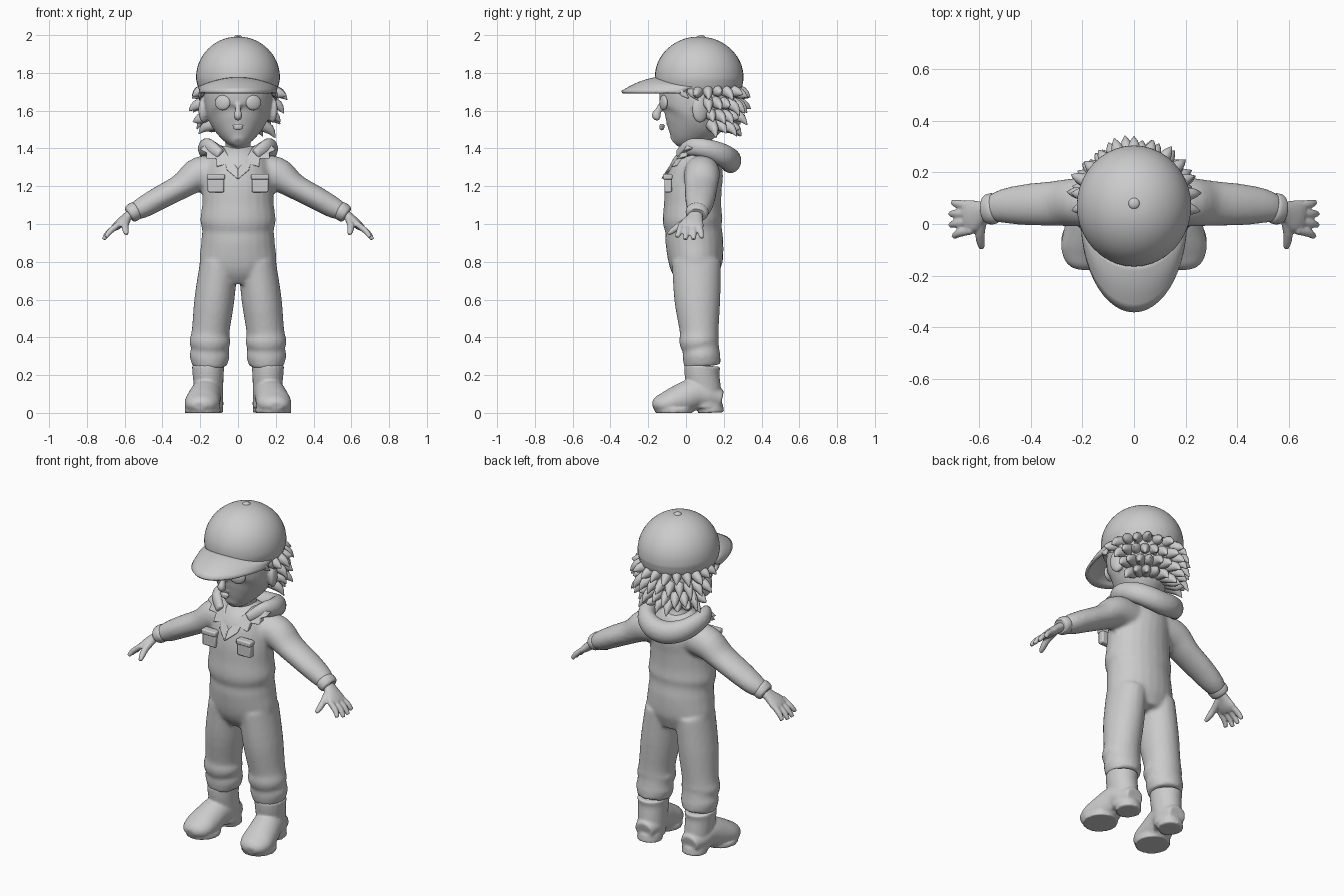
import bpy, bmesh, math, random
from mathutils import Vector, Matrix

random.seed(4)
cube = bpy.data.objects.get("Cube")
if cube:
    bpy.data.objects.remove(cube, do_unlink=True)

GREY = (0.6, 0.6, 0.6, 1.0)
clay = bpy.data.materials.new("clay_grey")
clay.use_nodes = True
clay.diffuse_color = GREY
clay.node_tree.nodes["Principled BSDF"].inputs["Base Color"].default_value = GREY

X, Y, Z = Vector((1, 0, 0)), Vector((0, 1, 0)), Vector((0, 0, 1))
SIDES = (1, -1)


def spline(rings, steps):
    """Smoothly interpolate ring tuples (x, y, z, radius along up, radius across)."""
    pts = [rings[0]] + list(rings) + [rings[-1]]
    out = []
    for a, b, c, d in zip(pts, pts[1:], pts[2:], pts[3:]):
        for k in range(steps):
            t = k / steps
            out.append([q + t * (r - p) / 2 + t * t * (p - 2.5 * q + 2 * r - s / 2)
                        + t ** 3 * (-p + 3 * q - 3 * r + s) / 2
                        for p, q, r, s in zip(a, b, c, d)])
    return out + [list(rings[-1])]


def tube(bm, rings, up=Y, side=1, steps=4, count=24):
    """Loft ellipses along a path; anything below the ground is flattened."""
    rows = spline([(r[0] * side, *r[1:]) for r in rings], steps)
    centres = [Vector(r[:3]) for r in rows]
    loops = []
    for i, row in enumerate(rows):
        t = (centres[min(i + 1, len(rows) - 1)] - centres[max(i - 1, 0)]).normalized()
        u = (up - t * up.dot(t)).normalized()
        v = t.cross(u)
        loop = []
        for k in range(count):
            a = math.tau * k / count
            p = centres[i] + u * row[3] * math.cos(a) + v * row[4] * math.sin(a)
            p.z = max(p.z, 0)
            loop.append(bm.verts.new(p))
        loops.append(loop)
    for lo, hi in zip(loops, loops[1:]):
        for k in range(count):
            j = (k + 1) % count
            bm.faces.new((lo[k], lo[j], hi[j], hi[k]))
    bm.faces.new(loops[0])
    bm.faces.new(loops[-1])


def ball(bm, loc, size, turn=0):
    m = Matrix.Translation(loc) @ Matrix.Rotation(turn, 4, "Z") @ Matrix.Diagonal((*size, 1))
    bmesh.ops.create_uvsphere(bm, u_segments=24, v_segments=14, radius=1, matrix=m)


def box(bm, loc, size):
    bmesh.ops.create_cube(bm, size=1, matrix=Matrix.Translation(loc) @ Matrix.Diagonal((*size, 1)))


def finish(name, bm, voxel=0, relax=0, bevel=0, thick=0):
    bmesh.ops.recalc_face_normals(bm, faces=bm.faces)
    mesh = bpy.data.meshes.new(name)
    bm.to_mesh(mesh)
    bm.free()
    mesh.materials.append(clay)
    ob = bpy.data.objects.new(name, mesh)
    bpy.context.collection.objects.link(ob)
    bpy.context.view_layer.objects.active = ob
    for other in bpy.context.selected_objects:
        other.select_set(False)
    ob.select_set(True)
    bpy.ops.object.shade_smooth_by_angle(angle=math.radians(40))
    if thick:
        ob.modifiers.new("thickness", "SOLIDIFY").thickness = thick
    if bevel:
        mod = ob.modifiers.new("soft_edges", "BEVEL")
        mod.width, mod.segments = bevel, 2
    if voxel:
        mod = ob.modifiers.new("blend", "REMESH")
        mod.mode, mod.voxel_size, mod.use_smooth_shade = "VOXEL", voxel, True
    if relax:
        mod = ob.modifiers.new("relax", "SMOOTH")
        mod.factor, mod.iterations = 0.5, relax
    return ob


# Overalls: torso, sleeves and trouser legs blended together
bm = bmesh.new()
tube(bm, [(0, .07, .7, .1, .12), (0, .055, .78, .14, .2), (0, .045, .9, .153, .195),
          (0, .04, .97, .15, .19), (0, .035, 1.02, .158, .2), (0, .035, 1.1, .152, .19),
          (0, .04, 1.2, .15, .185), (0, .06, 1.3, .14, .17), (0, .08, 1.37, .1, .13),
          (0, .09, 1.41, .06, .08)])
for s in SIDES:
    tube(bm, [(.1, .055, .8, .13, .1), (.125, .06, .6, .122, .106), (.145, .07, .43, .103, .1),
              (.148, .07, .38, .106, .11), (.148, .08, .34, .096, .1), (.15, .082, .3, .1, .106),
              (.15, .088, .245, .096, .09)], side=s)
    tube(bm, [(.08, .08, 1.27, .09, .09), (.2, .085, 1.265, .095, .092), (.3, .08, 1.2, .088, .068),
              (.42, .075, 1.135, .08, .062), (.5, .07, 1.09, .068, .057),
              (.55, .06, 1.065, .054, .046)], side=s)
finish("overalls", bm, voxel=.012, relax=4)

# Pockets with flaps
bm = bmesh.new()
for s in SIDES:
    box(bm, (.117 * s, -.095, 1.21), (.088, .04, .085))
    box(bm, (.117 * s, -.097, 1.25), (.096, .05, .03))
finish("chest_pockets", bm, bevel=.008)

# Sleeve cuffs
bm = bmesh.new()
for s in SIDES:
    tube(bm, [(.535, .062, 1.075, .05, .042), (.545, .06, 1.069, .06, .05),
              (.568, .057, 1.053, .058, .047), (.577, .056, 1.047, .048, .038)], side=s)
finish("sleeve_cuffs", bm)

# Hands: palm, four fingers and a thumb
bm = bmesh.new()
for s in SIDES:
    tube(bm, [(.55, .055, 1.065, .034, .027), (.59, .047, 1.035, .043, .025),
              (.63, .032, 1.0, .064, .024), (.655, .026, .98, .06, .018)], side=s)
    for k in range(4):
        y = .077 - .037 * k
        reach = (.9, 1, 1, .85)[k]
        tube(bm, [(.63, y * .85 + .005, 1, .017, .016), (.63 + .055 * reach, y, 1 - .045 * reach, .017, .016),
                  (.63 + .082 * reach, y * 1.2 - .008, 1 - .082 * reach, .012, .011)], side=s, count=12)
    tube(bm, [(.585, .03, 1.03, .02, .022), (.597, -.03, .995, .019, .019),
              (.595, -.07, .965, .017, .016), (.59, -.095, .947, .01, .01)], up=X, side=s, count=12)
finish("hands", bm, voxel=.006, relax=3)

# Boots with shaft, rounded toe and heel
bm = bmesh.new()
for s in SIDES:
    tube(bm, [(.152, .11, .03, .08, .075), (.155, .098, .12, .088, .077),
              (.158, .085, .2, .092, .082), (.158, .086, .25, .097, .086)], side=s)
    tube(bm, [(.152, .19, .07, .05, .055), (.155, .12, .085, .068, .078), (.168, .05, .1, .083, .082),
              (.182, -.03, .07, .082, .09), (.192, -.1, .05, .066, .092),
              (.2, -.15, .042, .046, .07), (.203, -.174, .036, .02, .035)], up=Z, side=s)
    tube(bm, [(.15, .132, 0, .07, .072), (.15, .13, .045, .066, .07)], side=s)
    tube(bm, [(.187, -.065, 0, .1, .095), (.187, -.065, .024, .1, .096)], side=s)
finish("boots", bm, voxel=.008, relax=3)

# Hood lying on the shoulders
bm = bmesh.new()
half = [(.09, -.035, 1.365, .03, .025), (.15, .02, 1.405, .045, .032), (.168, .1, 1.4, .052, .045),
        (.135, .185, 1.37, .06, .05), (.07, .225, 1.345, .064, .056)]
back = [(0, .235, 1.335, .066, .058)]
tube(bm, half + back + [(-r[0], *r[1:]) for r in reversed(half)], up=Z)
finish("hood", bm, voxel=.01, relax=3)

# Jagged lapels meeting at the chest
bm = bmesh.new()
outline = [(0, 1.235), (.06, 1.285), (.065, 1.315), (.115, 1.3), (.115, 1.345),
           (.17, 1.345), (.165, 1.375), (.2, 1.39), (.15, 1.445), (.08, 1.4), (0, 1.29)]
for s in SIDES:
    verts = [bm.verts.new((x * s, -.135 + (z - 1.235) * .62 + x * .15, z)) for x, z in outline]
    face = bm.faces.new(verts)
    grown = bmesh.ops.extrude_face_region(bm, geom=[face])["geom"]
    bmesh.ops.translate(bm, vec=(0, .045, .01), verts=[g for g in grown if isinstance(g, bmesh.types.BMVert)])
finish("lapels", bm, bevel=.005)

# Head: skull, neck, nose, lips and ears
bm = bmesh.new()
tube(bm, [(0, -.065, 1.432, .025, .025), (0, -.04, 1.455, .072, .068), (0, -.005, 1.5, .128, .115),
          (0, .03, 1.56, .172, .158), (0, .05, 1.63, .195, .177), (0, .06, 1.7, .2, .182),
          (0, .07, 1.8, .19, .18)], count=32)
tube(bm, [(0, .075, 1.34, .085, .085), (0, .06, 1.42, .066, .066), (0, .06, 1.52, .07, .07)])
tube(bm, [(0, -.125, 1.645, .012, .013), (0, -.147, 1.6, .018, .016), (0, -.158, 1.573, .024, .023),
          (0, -.14, 1.555, .012, .016)])
for z, w in ((1.522, .034), (1.505, .026)):
    ball(bm, (0, -.128, z), (w, .016, .009))
for s in SIDES:
    ball(bm, (.182 * s, .075, 1.605), (.024, .045, .07), .35 * s)
finish("head", bm, voxel=.008, relax=3)

# Eyes
bm = bmesh.new()
for s in SIDES:
    ball(bm, (.082 * s, -.119, 1.642), (.043, .016, .04), .38 * s)
finish("eyes", bm)

# Hair: a mass behind the head covered in curved spikes
bm = bmesh.new()
ball(bm, (0, .12, 1.66), (.182, .155, .16))
for z, spread, size, count in ((1.715, 102, 1, 13), (1.65, 84, 1, 12), (1.585, 78, .92, 11), (1.53, 72, .76, 9)):
    for k in range(count):
        a = math.radians(spread * (2 * k / (count - 1) - 1))
        out = Vector((math.sin(a), math.cos(a), 0))
        base = Vector((.16 * size * out.x, .1 + .14 * size * out.y, z))
        reach = random.uniform(.08, .105)
        drop = Z * random.uniform(.03, .065)
        mid = base + out * reach * .65 - drop * .5
        tip = base + out * reach - drop + Z * random.uniform(-.02, .02)
        tube(bm, [(*base, .034, .034), (*mid, .026, .022), (*tip, .002, .002)], up=Z, steps=3, count=10)
for s in SIDES:
    for y, z in ((-.02, 1.665), (.03, 1.655), (.11, 1.63)):
        tube(bm, [(.165, y + .02, 1.74, .03, .02), (.19, y, 1.7, .024, .018),
                  (.205, y + .035, z, .002, .002)], side=s, steps=3, count=10)
finish("spiky_hair", bm)

# Cap crown and top button
bm = bmesh.new()
rings = [(0, .07, 1.715, .222, .208), (0, .07, 1.74, .23, .216)]
for k in range(8):
    a = math.radians(88) * k / 7
    rings.append((0, .07 + .01 * math.sin(a), 1.775 + .217 * math.sin(a),
                  .235 * math.cos(a), .222 * math.cos(a)))
tube(bm, rings, count=40)
ball(bm, (0, .08, 1.988), (.022, .022, .012))
finish("cap_crown", bm)

# Curved cap brim
bm = bmesh.new()
rows = []
for i in range(25):
    a = math.radians(-84 + 7 * i)
    c = math.cos(a)
    inner = Vector((.212 * math.sin(a), .075 - .225 * c, 1.725 + .055 * c * c))
    outer = Vector((.207 * math.sin(a), .02 - .363 * c, 1.69 + .014 * c))
    rows.append([bm.verts.new(inner.lerp(outer, t / 6) + Z * .012 * math.sin(math.pi * t / 6)) for t in range(7)])
for p, q in zip(rows, rows[1:]):
    for t in range(6):
        bm.faces.new((p[t], p[t + 1], q[t + 1], q[t]))
finish("cap_brim", bm, thick=.016)
